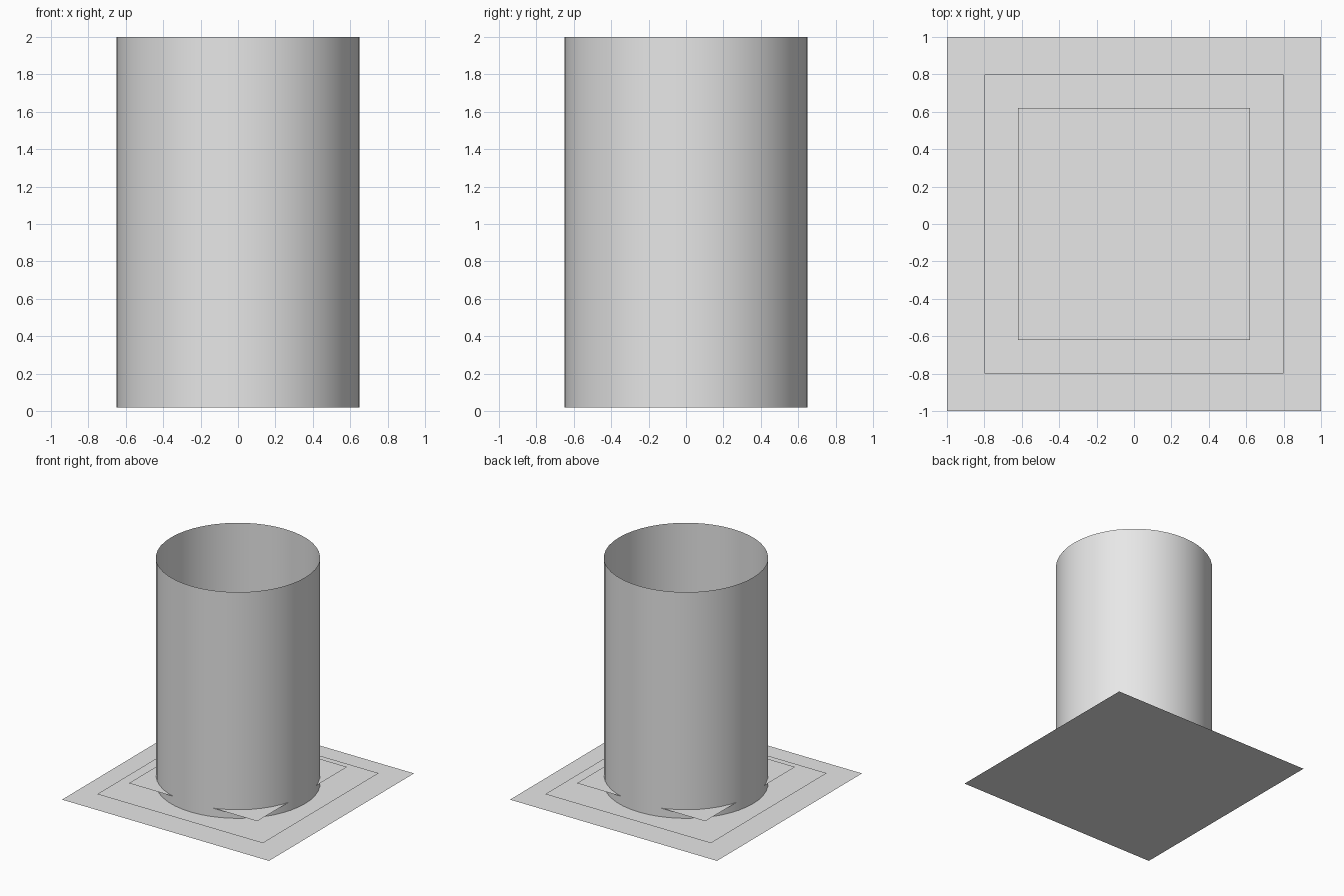
import bpy, bmesh

if "Cube" in bpy.data.objects:
    bpy.data.objects.remove(bpy.data.objects["Cube"])

grey = bpy.data.materials.new("light_grey")
grey.diffuse_color = (0.8, 0.8, 0.8, 1)
grey.use_nodes = True
grey.node_tree.nodes["Principled BSDF"].inputs["Base Color"].default_value = grey.diffuse_color


def add_part(name, bm):
    mesh = bpy.data.meshes.new(name)
    bm.to_mesh(mesh)
    bm.free()
    mesh.materials.append(grey)
    obj = bpy.data.objects.new(name, mesh)
    bpy.context.collection.objects.link(obj)
    return obj


# Stacked flat square sheets, each smaller and a little higher
for name, half, z in (("base_sheet", 1.0, 0.0),
                      ("middle_sheet", 0.8, 0.025),
                      ("inner_sheet", 0.62, 0.10)):
    bm = bmesh.new()
    bmesh.ops.create_grid(bm, x_segments=1, y_segments=1, size=half)
    bmesh.ops.translate(bm, verts=bm.verts, vec=(0, 0, z))
    add_part(name, bm)

# Open thin-walled tube standing on the sheets
bottom, top = 0.02, 2.0
bm = bmesh.new()
bmesh.ops.create_cone(bm, cap_ends=False, segments=48, radius1=0.65,
                      radius2=0.65, depth=top - bottom)
bmesh.ops.translate(bm, verts=bm.verts, vec=(0, 0, (top + bottom) / 2))
bmesh.ops.recalc_face_normals(bm, faces=bm.faces)
for face in bm.faces:
    face.smooth = True
add_part("tube_wall", bm)
